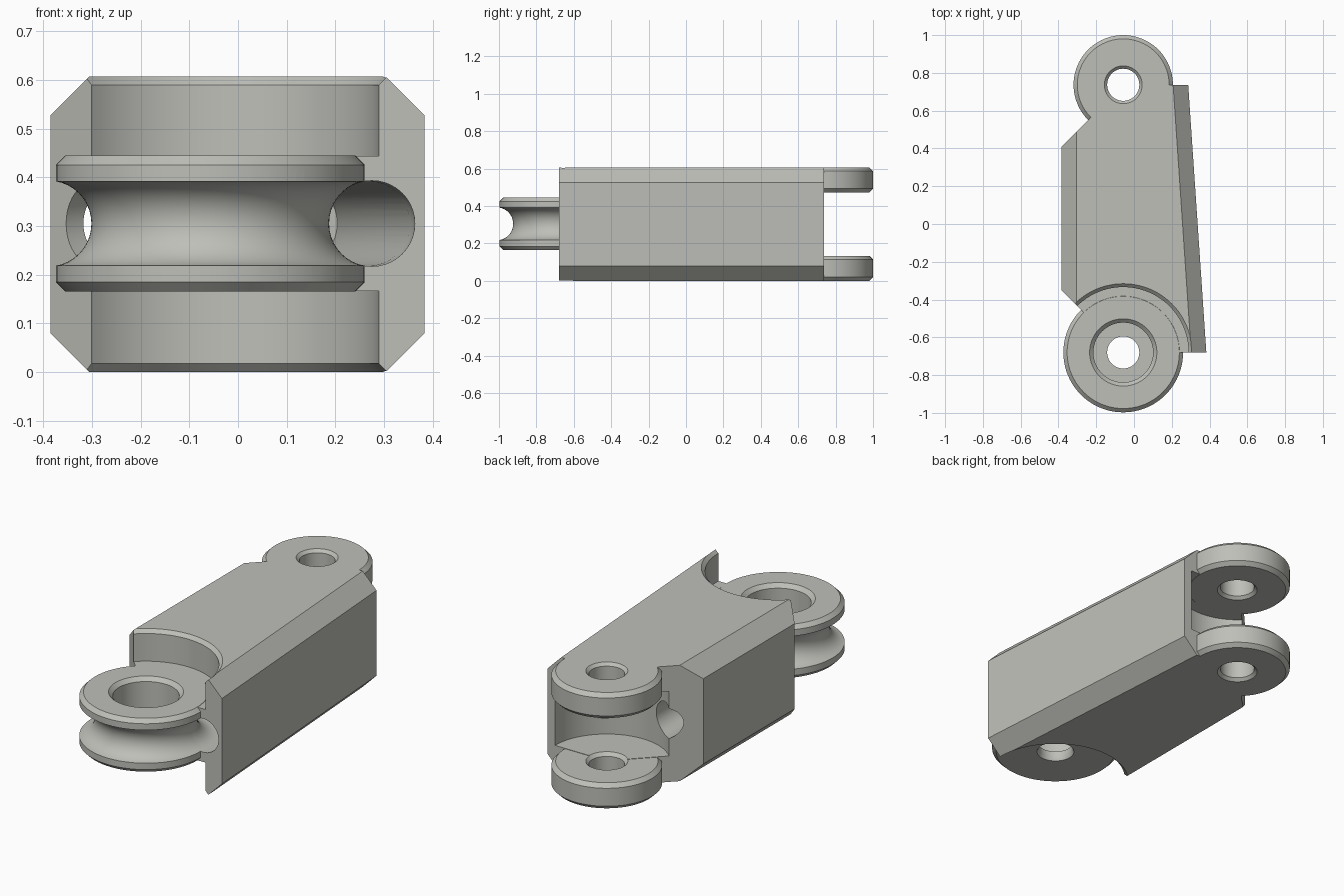
import bpy, bmesh, math
from mathutils import Vector

if "Cube" in bpy.data.objects:
    bpy.data.objects.remove(bpy.data.objects["Cube"])

TOP = 0.607
PX, FY, RY = -0.057, -0.68, 0.737      # pivot x, front pivot y, rear pivot y

grey = bpy.data.materials.new("warm grey")
grey.diffuse_color = (0.52, 0.52, 0.485, 1)
grey.use_nodes = True
grey.node_tree.nodes["Principled BSDF"].inputs["Base Color"].default_value = grey.diffuse_color


def finish(bm, name):
    bmesh.ops.recalc_face_normals(bm, faces=bm.faces)
    me = bpy.data.meshes.new(name)
    bm.to_mesh(me)
    bm.free()
    ob = bpy.data.objects.new(name, me)
    bpy.context.collection.objects.link(ob)
    me.materials.append(grey)
    return ob


def lathe(name, y, profile, steps=96):
    """Solid of revolution about a vertical pivot; profile is (radius, z)."""
    bm = bmesh.new()
    rings = []
    for r, z in profile:
        rings.append([bm.verts.new((PX + r * math.cos(2 * math.pi * i / steps),
                                    y + r * math.sin(2 * math.pi * i / steps), z))
                      for i in range(steps)])
    for a, b in zip(rings, rings[1:]):
        for i in range(steps):
            j = (i + 1) % steps
            bm.faces.new((a[i], a[j], b[j], b[i]))
    bm.faces.new(rings[0])
    bm.faces.new(rings[-1])
    return finish(bm, name)


def prism(name, outline, z0, z1):
    bm = bmesh.new()
    lo = [bm.verts.new((x, y, z0)) for x, y in outline]
    hi = [bm.verts.new((x, y, z1)) for x, y in outline]
    bm.faces.new(lo)
    bm.faces.new(hi)
    for i in range(len(lo)):
        j = (i + 1) % len(lo)
        bm.faces.new((lo[i], lo[j], hi[j], hi[i]))
    return finish(bm, name)


def tube(name, p, q, r):
    p, q = Vector(p), Vector(q)
    bm = bmesh.new()
    bmesh.ops.create_cone(bm, cap_ends=True, segments=64, radius1=r, radius2=r,
                          depth=(q - p).length)
    rot = (q - p).to_track_quat('Z', 'Y').to_matrix().to_4x4()
    rot.translation = (p + q) / 2
    bm.transform(rot)
    return finish(bm, name)


def combine(ob, other, op):
    m = ob.modifiers.new(op, 'BOOLEAN')
    m.operation, m.object, m.solver = op, other, 'EXACT'
    bpy.context.view_layer.objects.active = ob
    bpy.ops.object.modifier_apply(modifier=m.name)
    bpy.data.objects.remove(other, do_unlink=True)


# Body: chamfered section lofted front to back, right wall tapering
bm = bmesh.new()
c, left = 0.08, -0.385
ends = []
for y, right in ((FY, 0.383), (RY, 0.287)):
    sec = [(left + c, 0), (right - c, 0), (right, c), (right, TOP - c),
           (right - c, TOP), (left + c, TOP), (left, TOP - c), (left, c)]
    ends.append([bm.verts.new((x, y, z)) for x, z in sec])
for e in ends:
    bm.faces.new(e)
for i in range(8):
    j = (i + 1) % 8
    bm.faces.new((ends[0][i], ends[0][j], ends[1][j], ends[1][i]))
link = finish(bm, "link_body")

# Slanted left corners, front and rear
for s, y_edge, y_end in ((-1, -0.35, FY), (1, 0.407, RY)):
    d = abs(y_end - y_edge)
    corner = prism("corner_cut", [(left - 0.1, y_edge - s * 0.1), (left + d + 0.1, y_end + s * 0.1),
                                  (left - 0.1, y_end + s * 0.1)], -0.1, 0.8)
    combine(link, corner, 'DIFFERENCE')

# Chamfered clearance recesses above and below the front pulley
R, f = 0.346, 0.018
combine(link, lathe("recess_top", FY, [(R, 0.444), (R, TOP - f), (R + f, TOP), (R + f, 0.7)]), 'DIFFERENCE')
combine(link, lathe("recess_bottom", FY, [(R + f, -0.1), (R + f, 0), (R, f), (R, 0.166)]), 'DIFFERENCE')

# Rear slot between the ears
combine(link, lathe("rear_slot", RY, [(0.3, 0.136), (0.3, 0.474)]), 'DIFFERENCE')

# Front pulley disc
r, k = 0.317, 0.02
combine(link, lathe("pulley", FY, [(r - k, 0.165), (r, 0.185), (r, 0.425), (r - k, 0.445)]), 'UNION')

# Rear ears
r = 0.263
for z in (0, 0.473):
    t = 0.134
    ear = lathe("ear", RY, [(r - k, z), (r, z + k), (r, z + t - k), (r - k, z + t)])
    combine(link, ear, 'UNION')
    combine(link, lathe("ear_hole", RY, [(0.115, z - 0.015), (0.085, z + 0.015),
                                         (0.085, z + t - 0.015), (0.115, z + t + 0.015)]), 'DIFFERENCE')

# Pulley groove: ring-shaped cut
bm = bmesh.new()
n, m = 96, 40
grid = []
for i in range(n):
    a = 2 * math.pi * i / n
    row = []
    for j in range(m):
        b = 2 * math.pi * j / m
        q = 0.332 + 0.088 * math.cos(b)
        row.append(bm.verts.new((PX + q * math.cos(a), FY + q * math.sin(a), 0.305 + 0.088 * math.sin(b))))
    grid.append(row)
for i in range(n):
    for j in range(m):
        i2, j2 = (i + 1) % n, (j + 1) % m
        bm.faces.new((grid[i][j], grid[i2][j], grid[i2][j2], grid[i][j2]))
combine(link, finish(bm, "groove"), 'DIFFERENCE')

# Cord channels running from the groove to the rear slot
combine(link, tube("right_channel", (0.274, -0.66, 0.305), (0.117, 0.53, 0.305), 0.0875), 'DIFFERENCE')
combine(link, tube("left_channel", (-0.23, -0.42, 0.305), (-0.23, 0.75, 0.305), 0.0875), 'DIFFERENCE')

# Stepped pulley bore
combine(link, lathe("bore", FY, [(0.1, 0.15), (0.085, 0.18), (0.085, 0.215), (0.158, 0.215),
                                 (0.158, 0.425), (0.193, 0.46)]), 'DIFFERENCE')

bpy.ops.object.select_all(action='DESELECT')
link.select_set(True)
bpy.context.view_layer.objects.active = link
bpy.ops.object.shade_smooth_by_angle(angle=math.radians(30))
